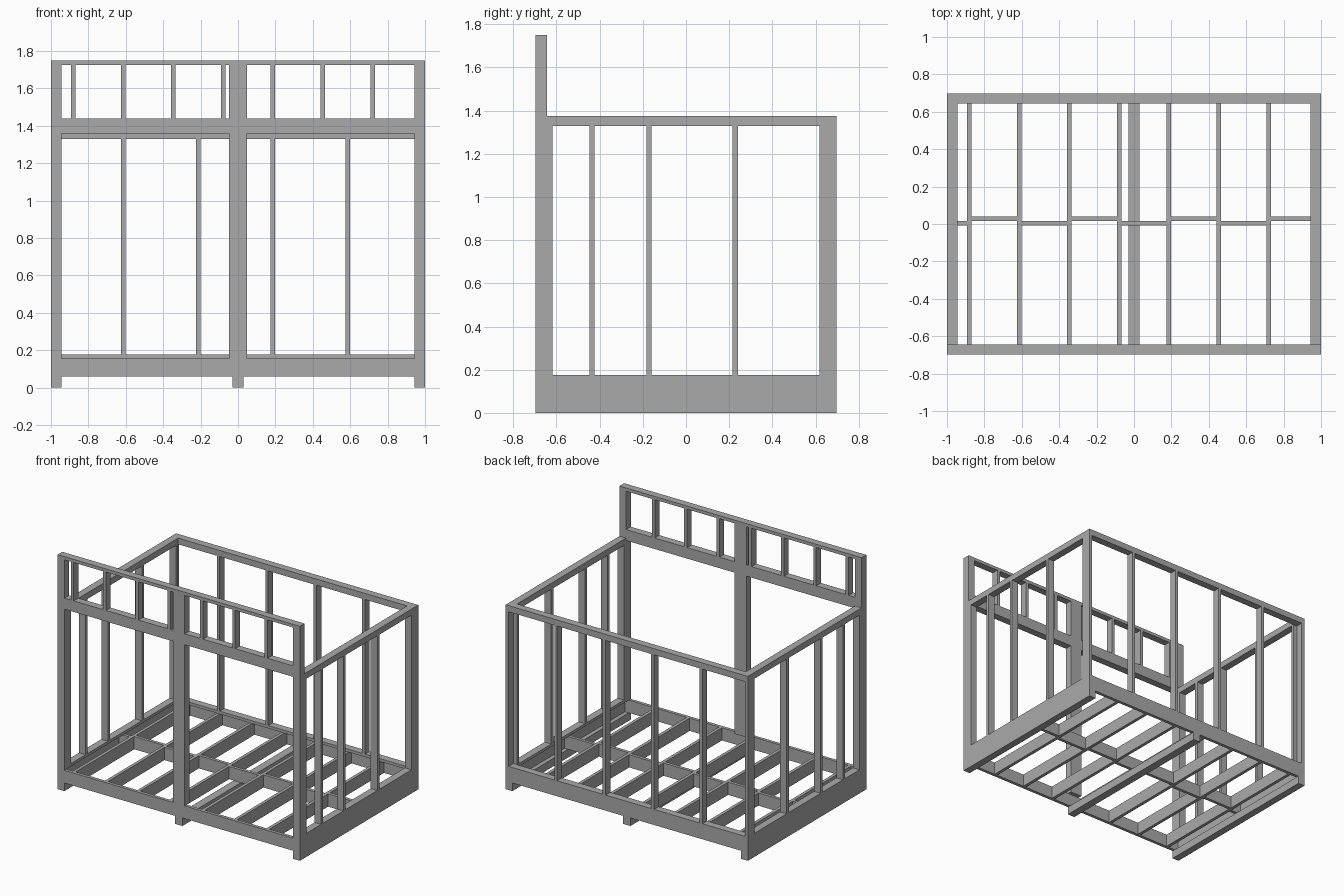
import bpy
import bmesh

# Remove the default object
cube = bpy.data.objects.get("Cube")
if cube:
    bpy.data.objects.remove(cube, do_unlink=True)

# Single flat colour
grey = bpy.data.materials.new("timber_grey")
grey.use_nodes = True
grey.diffuse_color = (0.4, 0.4, 0.4, 1)
grey.node_tree.nodes["Principled BSDF"].inputs["Base Color"].default_value = (0.4, 0.4, 0.4, 1)


def board(name, xs, ys, zs):
    """Box spanning the given (min, max) ranges."""
    bm = bmesh.new()
    bmesh.ops.create_cube(bm, size=1)
    for v in bm.verts:
        for axis, (low, high) in enumerate((xs, ys, zs)):
            v.co[axis] = low if v.co[axis] < 0 else high
    mesh = bpy.data.meshes.new(name)
    bm.to_mesh(mesh)
    bm.free()
    mesh.materials.append(grey)
    obj = bpy.data.objects.new(name, mesh)
    bpy.context.collection.objects.link(obj)
    return obj


def around(centre, width):
    return (centre - width / 2, centre + width / 2)


def sided(side, low, high):
    """Mirror a range to the left (+1) or right (-1)."""
    return (low, high) if side > 0 else (-high, -low)


# Shared sizes
T = 0.024            # board thickness
W = 0.055            # board width
HX, HY = 1.0, 0.698  # half length and half depth
SKID = 0.06          # skid top
FLOOR = 0.155        # floor frame top
PLATE = 0.176        # bottom plate top
LOW, HIGH = 1.33, 1.376   # wall top plate
TOP = 1.75           # front wall top
IN_X, IN_Y = HX - W, HY - W
full_x, full_y = (-HX, HX), (-HY, HY)
front_y, back_y = (-HY, -IN_Y), (IN_Y, HY)
grid = [-0.88 + i * 0.2667 for i in range(7)]

# Skids and floor rim
board("middle_skid", around(0, 0.06), full_y, (0, SKID))
for side, label in ((1, "left"), (-1, "right")):
    board(label + "_skid", sided(side, IN_X, HX), full_y, (0, SKID))
    board(label + "_rim", sided(side, HX - T, HX), full_y, (SKID, FLOOR))
board("front_rim", full_x, (-HY, -HY + T), (SKID, FLOOR))
board("back_rim", full_x, (HY - T, HY), (SKID, FLOOR))

# Floor joists with staggered blocking between them
for x in grid:
    board("floor_joist", around(x, T), (-HY + T, HY - T), (SKID, FLOOR))
edges = [-HX + T / 2] + grid + [HX - T / 2]
for i, (a, b) in enumerate(zip(edges, edges[1:])):
    y = 0.028 if i % 2 else 0.004
    board("floor_blocking", (a + T / 2, b - T / 2), around(y, T), (SKID, FLOOR))

# Side walls
for side, label in ((1, "left"), (-1, "right")):
    xs = sided(side, IN_X, HX)
    board(label + "_bottom_plate", xs, (-IN_Y, IN_Y), (FLOOR, PLATE))
    board(label + "_top_plate", xs, (-IN_Y, IN_Y), (LOW, HIGH))
    for y in (-IN_Y + T / 2, -0.435, -0.172, 0.228, IN_Y - T / 2):
        board(label + "_wall_stud", xs, around(y, T), (PLATE, LOW))

# Back wall
board("back_bottom_plate", full_x, back_y, (FLOOR, PLATE))
board("back_top_plate", full_x, back_y, (LOW, HIGH))
for x in (-HX + T / 2, -0.613, -0.213, 0.187, 0.587, HX - T / 2):
    board("back_wall_stud", around(x, T), back_y, (PLATE, LOW))

# Front wall: posts, beam, top plate and short upper studs
for side, label in ((1, "left"), (-1, "right")):
    board(label + "_front_post", sided(side, IN_X, HX), front_y, (FLOOR, TOP - T))
board("middle_front_post", around(0, 0.098), front_y, (FLOOR, TOP - T))
board("front_top_plate", full_x, front_y, (TOP - T, TOP))
for side, label in ((1, "left"), (-1, "right")):
    board(label + "_front_beam", sided(side, 0.049, IN_X), front_y, (1.358, 1.44))
for x in grid:
    board("upper_front_stud", around(x, T), front_y, (1.44, TOP - T))
